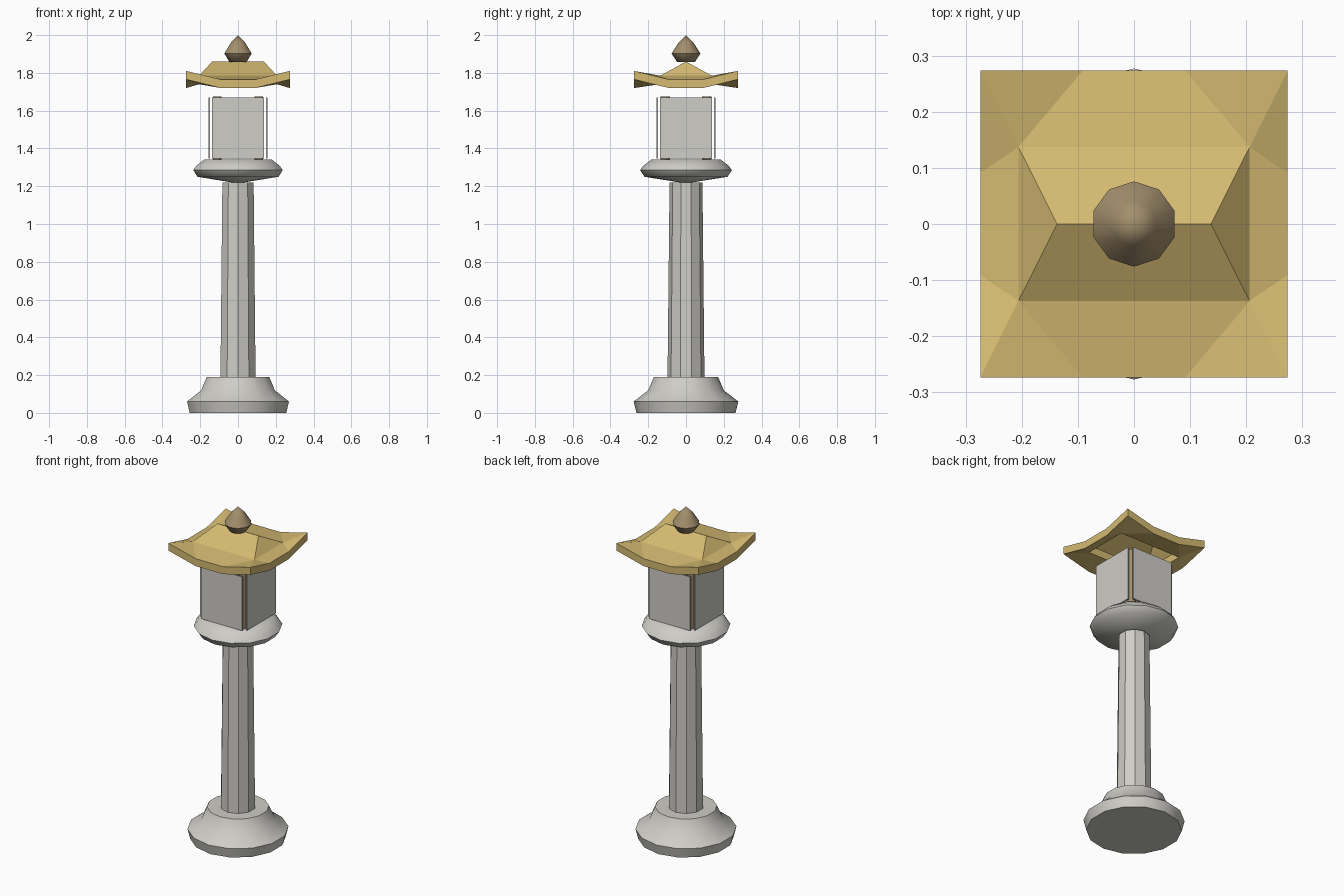
import bpy, bmesh, math

cube = bpy.data.objects.get("Cube")
if cube:
    bpy.data.objects.remove(cube)


def material(name, rgb):
    m = bpy.data.materials.new(name)
    m.use_nodes = True
    m.diffuse_color = (*rgb, 1)
    m.node_tree.nodes["Principled BSDF"].inputs["Base Color"].default_value = (*rgb, 1)
    return m


STONE = material("pale stone", (0.62, 0.61, 0.57))
GOLD = material("golden roof", (0.66, 0.49, 0.165))
BRONZE = material("bronze brown", (0.36, 0.27, 0.15))


def finish(bm, name, mat, smooth=None):
    bmesh.ops.recalc_face_normals(bm, faces=bm.faces)
    mesh = bpy.data.meshes.new(name)
    bm.to_mesh(mesh)
    bm.free()
    ob = bpy.data.objects.new(name, mesh)
    bpy.context.collection.objects.link(ob)
    mesh.materials.append(mat)
    if smooth:
        bpy.ops.object.select_all(action="DESELECT")
        ob.select_set(True)
        bpy.context.view_layer.objects.active = ob
        bpy.ops.object.shade_smooth_by_angle(angle=math.radians(smooth))
    return ob


def lathe(name, profile, sides, mat, smooth=None, centre=(0, 0)):
    """Turn (radius, height) points about z; radius 0 makes a tip."""
    bm = bmesh.new()
    rings = []
    for r, z in profile:
        if r == 0:
            rings.append([bm.verts.new((*centre, z))] * sides)
            continue
        angles = [math.pi / 2 + math.tau * i / sides for i in range(sides)]
        rings.append([bm.verts.new((centre[0] + r * math.cos(a),
                                    centre[1] + r * math.sin(a), z)) for a in angles])
    for low, high in zip(rings, rings[1:]):
        for i in range(sides):
            j = (i + 1) % sides
            bm.faces.new(list(dict.fromkeys((low[i], low[j], high[j], high[i]))))
    for ring, (r, z) in ((rings[0], profile[0]), (rings[-1], profile[-1])):
        if r:
            bm.faces.new(ring)
    return finish(bm, name, mat, smooth)


def box(name, centre, size, mat):
    bm = bmesh.new()
    bmesh.ops.create_cube(bm, size=1)
    bmesh.ops.scale(bm, vec=size, verts=bm.verts)
    bmesh.ops.translate(bm, vec=centre, verts=bm.verts)
    return finish(bm, name, mat)


# Stone pedestal
lathe("base", [(0.262, 0), (0.277, 0.06), (0.2, 0.12), (0.17, 0.19)], 14, STONE, 50)
lathe("shaft", [(0.098, 0.17), (0.087, 1.22)], 10, STONE)
lathe("lantern_platform",
      [(0, 1.215), (0.22, 1.25), (0.243, 1.285), (0.225, 1.31), (0.182, 1.342)],
      14, STONE, 50)

# Lantern chamber: corner posts behind four thin panels
for sx, side in ((1, "left"), (-1, "right")):
    for sy, end in ((-1, "front"), (1, "back")):
        lathe(f"{end}_{side}_post", [(0.024, 1.335), (0.024, 1.675)], 10,
              BRONZE, 40, (sx * 0.11, sy * 0.11))
    box(f"{side}_panel", (sx * 0.153, 0, 1.508), (0.008, 0.274, 0.325), STONE)
for sy, end in ((-1, "front"), (1, "back")):
    box(f"{end}_panel", (0, sy * 0.153, 1.508), (0.274, 0.008, 0.325), STONE)


# Lower roof: upturned square eaves around a rectangular opening
def ring_points(corner, mid, height_corner, height_mid):
    cx, cy = corner
    mx, my = mid
    half = [(-cx, -cy, height_corner), (-mx, -cy, height_mid), (mx, -cy, height_mid),
            (cx, -cy, height_corner), (cx, -my, height_mid), (cx, my, height_mid)]
    return half + [(-x, -y, z) for x, y, z in half]


bm = bmesh.new()
outer = ring_points((0.274, 0.274), (0.091, 0.091), 1.81, 1.765)
inner = ring_points((0.206, 0.137), (0.069, 0.046), 1.785, 1.785)
THICK = 0.045
loops = [[bm.verts.new((x, y, z - drop)) for x, y, z in pts]
         for pts, drop in ((outer, 0), (inner, 0), (inner, THICK), (outer, THICK))]
for k in range(4):
    a, b = loops[k], loops[(k + 1) % 4]
    for i in range(12):
        j = (i + 1) % 12
        bm.faces.new((a[i], a[j], b[j], b[i]))
bmesh.ops.triangulate(bm, faces=bm.faces)
finish(bm, "roof_eaves", GOLD)

# Upper hipped roof, open underneath
bm = bmesh.new()
a, b, c, d = [bm.verts.new((x * 0.206, y * 0.137, 1.785))
              for x, y in ((-1, -1), (1, -1), (1, 1), (-1, 1))]
left, right = [bm.verts.new((x, 0, 1.86)) for x in (0.137, -0.137)]
for face in ((a, b, left, right), (b, c, left), (c, d, right, left), (d, a, right)):
    bm.faces.new(face)
finish(bm, "roof_hip", GOLD)

# Finial
lathe("finial", [(0.047, 1.857), (0.076, 1.902), (0.04, 1.96), (0, 2.0)], 10, BRONZE, 60)
